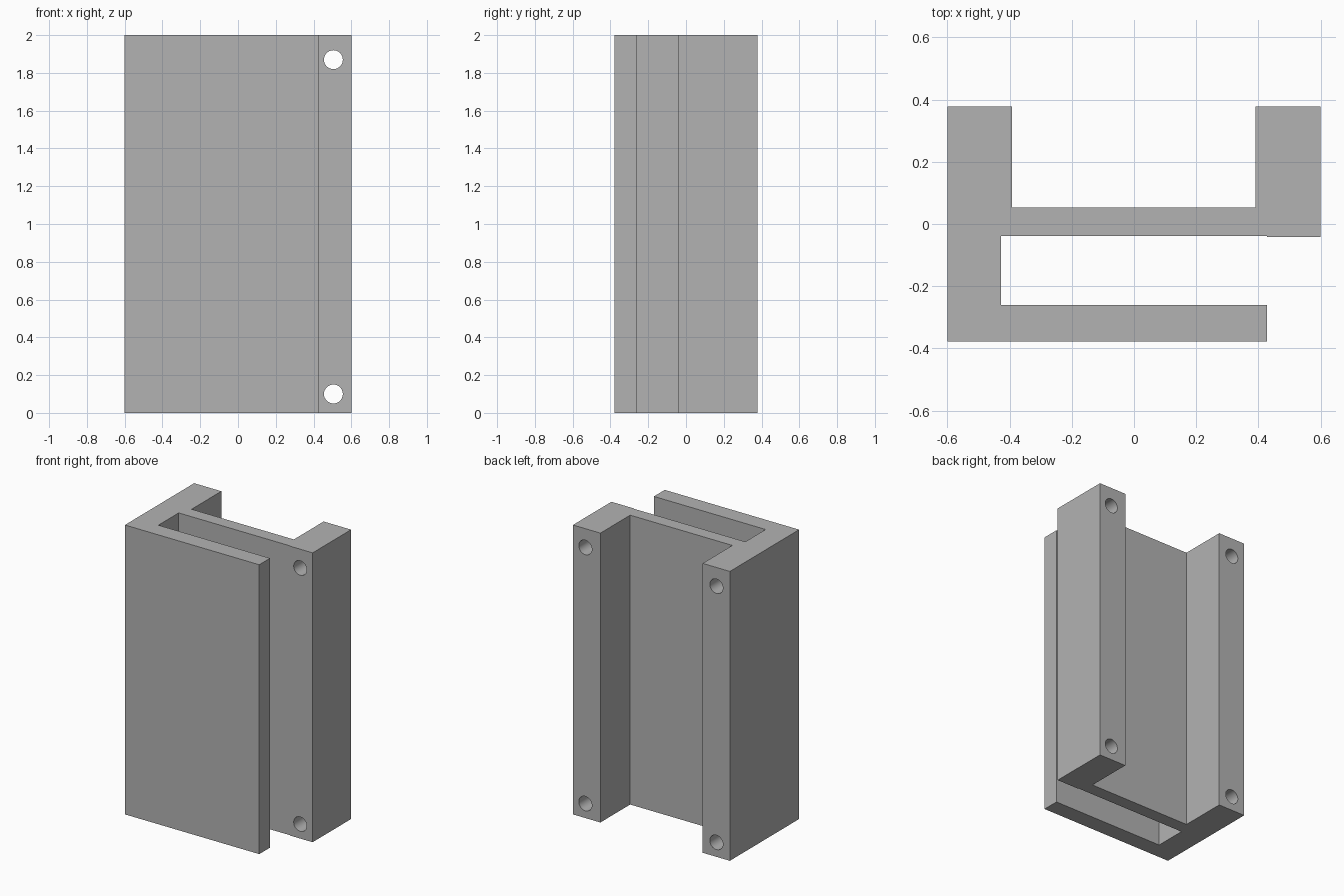
import bpy
import bmesh
from math import pi
from mathutils import Matrix, Vector

cube = bpy.data.objects.get("Cube")
if cube:
    bpy.data.objects.remove(cube, do_unlink=True)

HEIGHT = 2.0
GREY = (0.45, 0.45, 0.45, 1.0)

mat = bpy.data.materials.new("plain grey")
mat.use_nodes = True
mat.diffuse_color = GREY
mat.node_tree.nodes["Principled BSDF"].inputs["Base Color"].default_value = GREY


def make_object(name, bm):
    mesh = bpy.data.meshes.new(name)
    bmesh.ops.recalc_face_normals(bm, faces=bm.faces)
    bm.to_mesh(mesh)
    bm.free()
    mesh.materials.append(mat)
    obj = bpy.data.objects.new(name, mesh)
    bpy.context.collection.objects.link(obj)
    return obj


# Bracket body: the plan profile, extruded to full height
profile = [
    (-0.6, -0.378), (0.427, -0.378), (0.427, -0.26), (-0.427, -0.26),
    (-0.427, -0.038), (0.427, -0.038), (0.427, -0.042), (0.6, -0.042),
    (0.6, 0.378), (0.39, 0.378), (0.39, 0.053), (-0.392, 0.053),
    (-0.392, 0.378), (-0.6, 0.378),
]
bm = bmesh.new()
base = bm.faces.new([bm.verts.new((x, y, 0)) for x, y in profile])
extruded = bmesh.ops.extrude_face_region(bm, geom=[base])["geom"]
top_verts = [v for v in extruded if isinstance(v, bmesh.types.BMVert)]
bmesh.ops.translate(bm, verts=top_verts, vec=(0, 0, HEIGHT))
bracket = make_object("bracket_body", bm)

# Screw holes: through the left post, blind in the right post
bm = bmesh.new()
for x, front in ((0.505, -0.1), (-0.497, -0.042)):
    back = 0.45
    for z in (0.1, 1.87):
        place = Matrix.Translation(Vector((x, (front + back) / 2, z)))
        bmesh.ops.create_cone(
            bm, cap_ends=True, segments=32, radius1=0.05, radius2=0.05,
            depth=back - front, matrix=place @ Matrix.Rotation(pi / 2, 4, "X"))
cutter = make_object("screw_hole_cutter", bm)
cutter.hide_render = True
cutter.hide_set(True)

cut = bracket.modifiers.new("screw holes", "BOOLEAN")
cut.operation = "DIFFERENCE"
cut.solver = "EXACT"
cut.object = cutter

# Apply the cut, then smooth only the hole walls
bpy.ops.object.select_all(action="DESELECT")
bpy.context.view_layer.objects.active = bracket
bracket.select_set(True)
bpy.ops.object.modifier_apply(modifier=cut.name)
bpy.data.objects.remove(cutter, do_unlink=True)
bpy.ops.object.shade_smooth_by_angle(angle=pi / 6)
